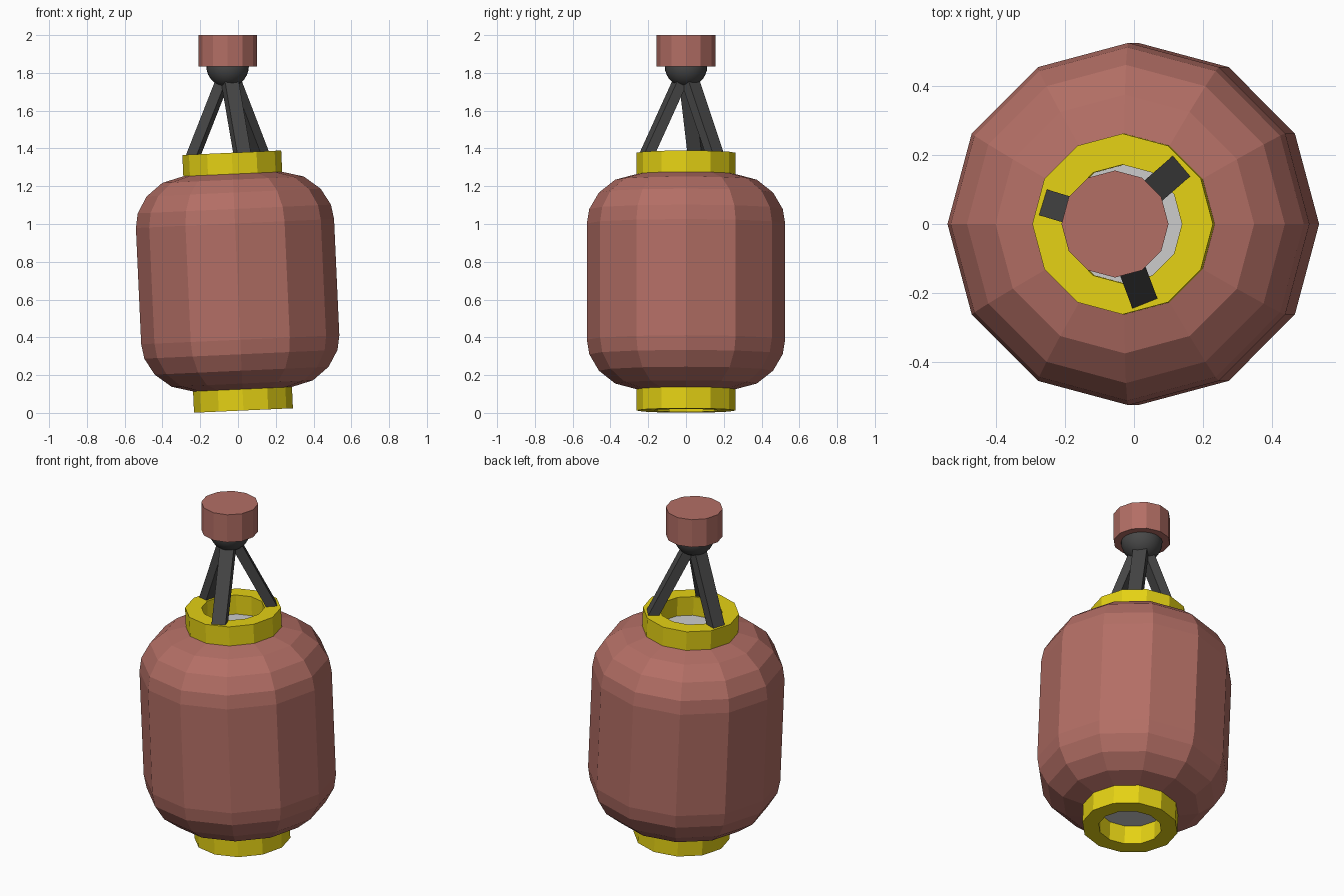
import bpy, bmesh, math
from mathutils import Matrix, Vector

if "Cube" in bpy.data.objects:
    bpy.data.objects.remove(bpy.data.objects["Cube"])

SIDES = 12
TILT = Matrix.Translation((-0.002, 0, 0.695)) @ Matrix.Rotation(math.radians(-2.6), 4, 'Y')
HALF = 0.683      # half height of the hanging lantern
SHOULDER = 0.57   # where the body meets the rings
PIVOT = Vector((-0.055, 0, 1.825))


def material(name, rgb):
    m = bpy.data.materials.new(name)
    m.diffuse_color = (*rgb, 1)
    m.use_nodes = True
    m.node_tree.nodes["Principled BSDF"].inputs["Base Color"].default_value = m.diffuse_color
    return m


red = material("faded_red", (0.45, 0.157, 0.13))
yellow = material("yellow", (0.78, 0.64, 0.007))
dark = material("dark_metal", (0.065, 0.065, 0.065))


def finish(name, bm, mat, matrix):
    bmesh.ops.recalc_face_normals(bm, faces=bm.faces)
    mesh = bpy.data.meshes.new(name)
    bm.to_mesh(mesh)
    bm.free()
    ob = bpy.data.objects.new(name, mesh)
    bpy.context.collection.objects.link(ob)
    ob.matrix_world = matrix
    if mat:
        mesh.materials.append(mat)
    return ob


def lathe(name, profile, mat, matrix, closed=False):
    """Revolve (radius, height) points around z with flat sides."""
    bm = bmesh.new()
    rings = [[bm.verts.new((r * math.cos(a), r * math.sin(a), z))
              for a in (2 * math.pi * i / SIDES for i in range(SIDES))]
             for r, z in profile]
    pairs = list(zip(rings, rings[1:]))
    if closed:
        pairs.append((rings[-1], rings[0]))
    for lo, hi in pairs:
        for i in range(SIDES):
            j = (i + 1) % SIDES
            bm.faces.new((lo[i], lo[j], hi[j], hi[i]))
    if not closed:
        bm.faces.new(rings[0][::-1])
        bm.faces.new(rings[-1])
    return finish(name, bm, mat, matrix)


# Rounded paper body
upper = [(0.525, 0.308), (0.512, 0.385), (0.461, 0.472), (0.375, 0.54), (0.262, SHOULDER), (0.172, SHOULDER)]
body = lathe("lantern_body", [(r, -z) for r, z in reversed(upper)] + upper, red, TILT)

# The two end faces inside the rings are plain grey
body.data.materials.append(material("plain_grey", (0.8, 0.8, 0.8)))
for face in body.data.polygons:
    if len(face.vertices) == SIDES:
        face.material_index = 1

# Hollow rings at both ends
for name, s in (("top_ring", 1), ("bottom_ring", -1)):
    lathe(name, [(0.172, s * SHOULDER), (0.262, s * SHOULDER), (0.262, s * HALF), (0.172, s * HALF)],
          yellow, TILT, closed=True)

# Three flat struts running from the top ring up to the ball
for n, deg in enumerate((45, 165, 285)):
    a = math.radians(deg)
    out = Vector((math.cos(a), math.sin(a), 0))
    foot = TILT @ (out * 0.209 + Vector((0, 0, HALF)))
    up = (PIVOT - foot).normalized()
    foot -= up * 0.02
    side = Vector((0, 0, 1)).cross(up).normalized()
    depth = up.cross(side)
    frame = Matrix((side, depth, up)).transposed().to_4x4()
    frame.translation = (foot + PIVOT) / 2
    bm = bmesh.new()
    bmesh.ops.create_cube(bm, size=1)
    bmesh.ops.scale(bm, vec=(0.078, 0.055, (PIVOT - foot).length), verts=bm.verts)
    finish(f"strut_{n + 1}", bm, dark, frame)

# Ball joint
bm = bmesh.new()
bmesh.ops.create_uvsphere(bm, u_segments=24, v_segments=14, radius=0.113)
for f in bm.faces:
    f.smooth = True
finish("ball_joint", bm, dark, Matrix.Translation(PIVOT + Vector((0, 0, 0.012))))

# Ceiling cap
lathe("ceiling_cap", [(0.155, 1.835), (0.155, 2.0)], red, Matrix.Translation((PIVOT.x, 0, 0)))
